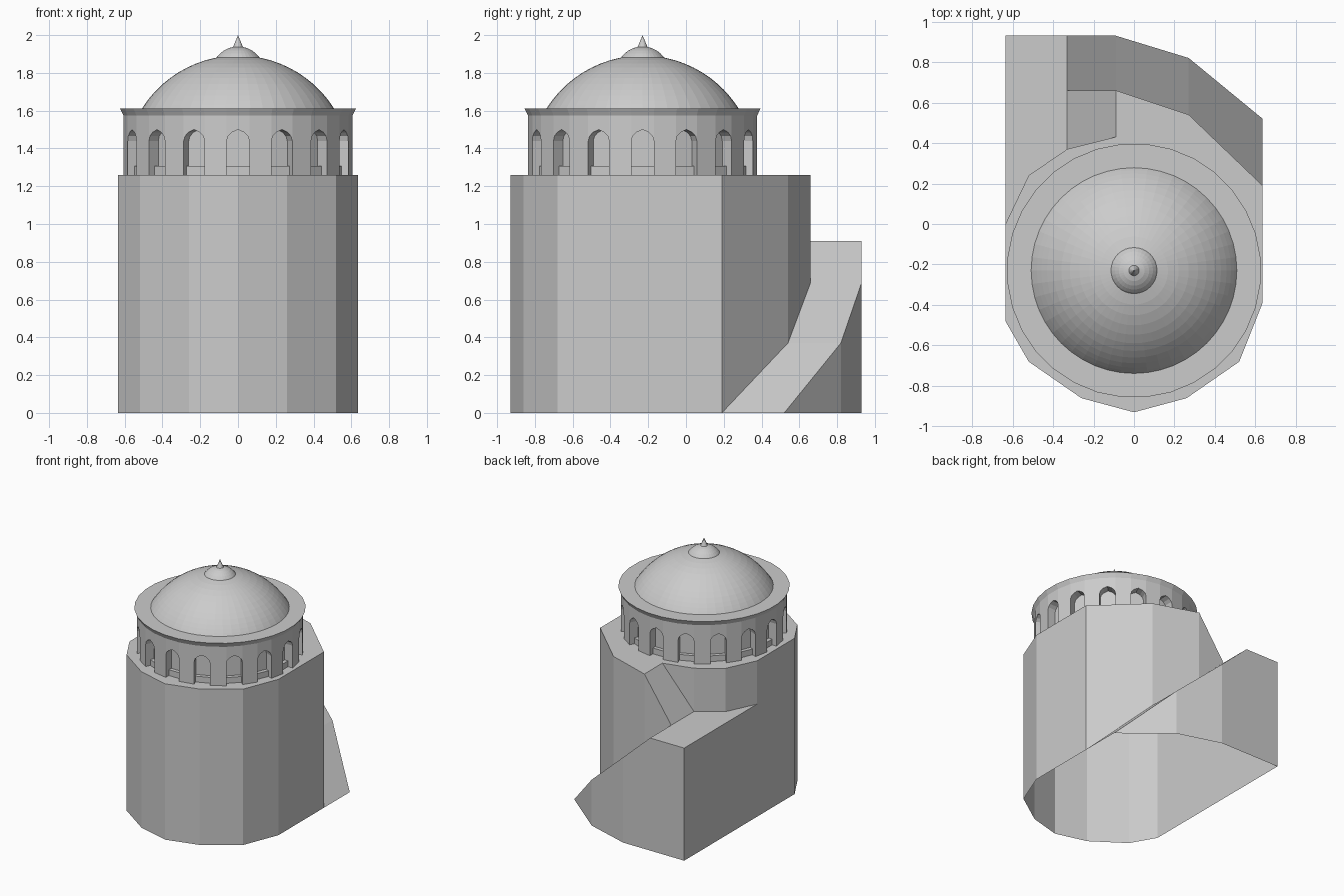
import bpy, bmesh
from math import sin, cos, pi, sqrt, radians
from mathutils import Vector, Matrix

cube = bpy.data.objects.get("Cube")
if cube:
    bpy.data.objects.remove(cube)

stone = bpy.data.materials.new("grey_stone")
stone.use_nodes = True
grey = (0.6, 0.6, 0.6, 1)
stone.diffuse_color = grey
stone.node_tree.nodes["Principled BSDF"].inputs["Base Color"].default_value = grey

AXIS_Y = -0.23      # centre line of drum and dome
TOP = 1.26          # height of the tower
LAND = 0.91         # height of the landing


def finish(name, bm, location=(0, 0, 0)):
    bmesh.ops.remove_doubles(bm, verts=bm.verts, dist=0.0005)
    bmesh.ops.recalc_face_normals(bm, faces=bm.faces)
    mesh = bpy.data.meshes.new(name)
    bm.to_mesh(mesh)
    bm.free()
    mesh.materials.append(stone)
    obj = bpy.data.objects.new(name, mesh)
    obj.location = location
    bpy.context.collection.objects.link(obj)
    return obj


def face(bm, points):
    return bm.faces.new([bm.verts.new(p) for p in points])


def at(points, z):
    return [(x, y, z) for x, y in points]


def strip(bm, low, high):
    """Faces between two matching rows of points."""
    for i in range(len(low) - 1):
        ring = [low[i], low[i + 1], high[i + 1], high[i]]
        clean = [p for k, p in enumerate(ring) if p != ring[k - 1]]
        face(bm, clean)


def lathe(name, profile, segments):
    bm = bmesh.new()
    for i in range(segments):
        a, b = (2 * pi * k / segments for k in (i, i + 1))
        strip(bm, [(r * cos(a), r * sin(a), z) for r, z in profile],
              [(r * cos(b), r * sin(b), z) for r, z in profile])
    return finish(name, bm, (0, AXIS_Y, 0))


# Tower body: faceted front, rear ramp, landing and short upper flight
front = [(0.635, 0.19), (0.635, -0.39), (0.52, -0.68), (0.26, -0.86), (0, -0.93),
         (-0.26, -0.86), (-0.52, -0.68), (-0.635, -0.48), (-0.635, 0)]
ramp_in = [(0.635, 0.19, 0), (0.27, 0.54, 0.37), (-0.09, 0.66, 0.69), (-0.33, 0.66, LAND)]
ramp_out = [(0.635, 0.52, 0), (0.27, 0.82, 0.37), (-0.09, 0.93, 0.69), (-0.33, 0.93, LAND)]
rear = [(-0.33, 0.37), (-0.52, 0.24), (-0.635, 0)]
notch = (-0.09, 0.43)
corner = (-0.635, 0.93)

bm = bmesh.new()
strip(bm, at(front, 0), at(front, TOP))
strip(bm, ramp_in, ramp_out)
strip(bm, [(x, y, 0) for x, y, z in ramp_out], ramp_out)
landing_wall = [(-0.33, 0.93), corner, (-0.635, 0)]
strip(bm, at(landing_wall, 0), at(landing_wall, LAND))
face(bm, at(rear + [corner, (-0.33, 0.93), (-0.33, 0.66)], LAND))
strip(bm, at(rear, LAND), at(rear, TOP))
# walls rising from the ramp and beside the upper flight
strip(bm, ramp_in, [(x, y, TOP) for x, y, z in ramp_in[:3]] + [ramp_in[3]])
face(bm, [(*rear[0], LAND), (*rear[0], TOP), (*notch, TOP)])
face(bm, [(*rear[0], LAND), ramp_in[3], (-0.09, 0.66, TOP), (*notch, TOP)])
# roof terrace
face(bm, at(front[:-1] + rear[::-1] + [notch] + [p[:2] for p in ramp_in[2:0:-1]], TOP))
finish("tower_body", bm)

# Drum: alternating piers and arched niches, with flared cornice
BAYS, RADIUS, DEPTH = 16, 0.61, 0.07
HEAD, RIM_Z, RIM_R = 1.575, 1.612, 0.628
half = pi / (2 * BAYS)
h = RADIUS * sin(half)
apothem = RADIUS * cos(half)
right_arch = [(h, 1.44), (h * 0.88, 1.465), (h * 0.55, 1.485), (0, 1.5)]
arch = [(-u, z) for u, z in right_arch] + right_arch[-2::-1]
opening = [(-h, TOP)] + arch + [(h, TOP)]

bm = bmesh.new()
sills = bmesh.new()
rim = []
for i in range(2 * BAYS):
    turn = Matrix.Rotation(i * 2 * half, 4, 'Z')

    def put(u, z, depth=0):
        return tuple(turn @ Vector((u, -apothem + depth, z)))

    k = RIM_R / RADIUS
    edge = [tuple(turn @ Vector((s * h * k, -apothem * k, RIM_Z))) for s in (-1, 1)]
    rim.append(edge[0])
    strip(bm, [put(-h, HEAD), put(h, HEAD)], edge)
    if i % 2:
        strip(bm, [put(-h, TOP), put(h, TOP)], [put(-h, HEAD), put(h, HEAD)])
        continue
    face(bm, [put(-h, HEAD)] + [put(*p) for p in arch] + [put(h, HEAD)])
    strip(bm, [put(*p) for p in opening], [put(*p, DEPTH) for p in opening])
    face(bm, [put(*p, DEPTH) for p in opening])
    box = bmesh.ops.create_cube(sills, size=1)["verts"]
    shape = turn @ Matrix.Translation((0, -apothem + 0.055, TOP + 0.0235)) \
        @ Matrix.Diagonal((2 * h, 0.03, 0.047, 1))
    bmesh.ops.transform(sills, matrix=shape, verts=box)
face(bm, rim)
finish("arcaded_drum", bm, (0, AXIS_Y, 0))
finish("window_sills", sills, (0, AXIS_Y, 0))


def cap_profile(radius, rise, base, steps):
    """Arc of a shallow spherical cap from its rim to its crown."""
    ball = (radius ** 2 + rise ** 2) / (2 * rise)
    points = []
    for i in range(steps):
        r = radius * cos(pi / 2 * i / steps)
        points.append((r, base + rise - ball + sqrt(max(ball ** 2 - r ** 2, 0))))
    return points + [(0, base + rise)]


# Dome, crown cap and finial
lathe("main_dome", cap_profile(0.508, 0.28, RIM_Z, 14), 48)
lathe("crown_cap", cap_profile(0.12, 0.068, 1.872, 7), 32)
lathe("finial", [(0.029, 1.93), (0, 2.0)], 16)
